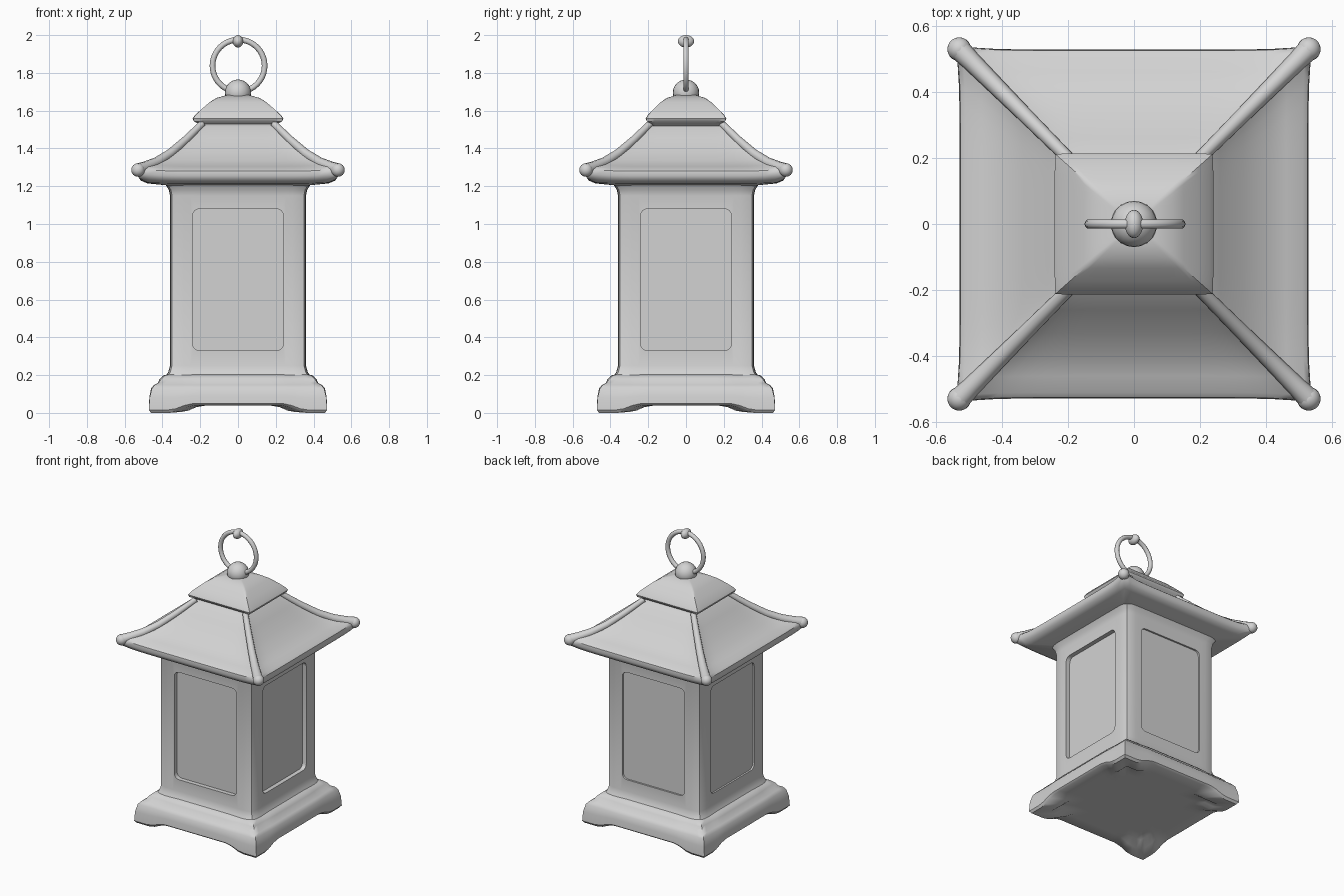
import bpy, bmesh, math
from mathutils import Vector

cube = bpy.data.objects.get("Cube")
if cube:
    bpy.data.objects.remove(cube, do_unlink=True)

grey = bpy.data.materials.new("stone_grey")
grey.use_nodes = True
COLOUR = (0.65, 0.65, 0.65, 1)
grey.diffuse_color = COLOUR
grey.node_tree.nodes["Principled BSDF"].inputs["Base Color"].default_value = COLOUR


def activate(ob):
    bpy.ops.object.select_all(action='DESELECT')
    ob.select_set(True)
    bpy.context.view_layer.objects.active = ob


def finish(ob, name, angle=40):
    ob.name = name
    ob.data.materials.clear()
    ob.data.materials.append(grey)
    activate(ob)
    bpy.ops.object.shade_smooth_by_angle(angle=math.radians(angle))
    return ob


def loft(name, rows, weight, sy=1.0, n=20):
    """Stack square loops; each row is half width, height, corner flare, corner lift."""
    bm = bmesh.new()
    loops = []
    for h, z, out, lift in rows:
        loop = []
        for side in range(4):
            a = side * math.pi / 2
            c, s = math.cos(a), math.sin(a)
            for i in range(n):
                t = -1 + 2 * i / n
                w = weight(abs(t))
                x, y = h * t * (1 + out * w), -h * (1 + out * w)
                loop.append(bm.verts.new((x * c - y * s, (x * s + y * c) * sy, z + lift * w)))
        loops.append(loop)
    for low, high in zip(loops, loops[1:]):
        for i in range(len(low)):
            j = (i + 1) % len(low)
            bm.faces.new((low[i], low[j], high[j], high[i]))
    bm.faces.new(loops[0][::-1])
    bm.faces.new(loops[-1])
    me = bpy.data.meshes.new(name)
    bm.to_mesh(me)
    bm.free()
    ob = bpy.data.objects.new(name, me)
    bpy.context.collection.objects.link(ob)
    return ob


def power(p):
    return lambda t: t ** p


def foot_weight(t):
    u = min(max((t - 0.5) / 0.28, 0), 1)
    return u * u * (3 - 2 * u)


def ball(name, r, loc, scale=(1, 1, 1)):
    bpy.ops.mesh.primitive_uv_sphere_add(segments=20, ring_count=12, radius=r, location=loc)
    ob = bpy.context.object
    ob.scale = scale
    return finish(ob, name)


# Stepped base whose underside dips into four corner feet
finish(loft("base", [
    (0.26, 0.04, 0, 0), (0.33, 0.04, 0, 0), (0.375, 0.04, 0, -0.035), (0.46, 0.04, 0, -0.04),
    (0.472, 0.05, 0, -0.035), (0.468, 0.09, 0, -0.01), (0.46, 0.13, -0.01, 0),
    (0.445, 0.148, -0.01, 0), (0.425, 0.158, -0.01, 0), (0.415, 0.18, -0.02, 0),
    (0.395, 0.198, -0.02, 0), (0.355, 0.21, -0.02, 0)], foot_weight), "base")

# Body with softened corner posts
body = loft("body", [
    (0.385, 0.19, -0.03, 0), (0.37, 0.215, -0.03, 0), (0.36, 0.25, -0.03, 0),
    (0.36, 1.15, -0.03, 0), (0.366, 1.18, -0.03, 0), (0.385, 1.21, -0.03, 0)], power(12))

# Rounded window recesses: front, right, back, left
for side, depth in enumerate((0.03, 0.03, 0.012, 0.012)):
    a = side * math.pi / 2
    bpy.ops.mesh.primitive_cube_add(size=1)
    cutter = bpy.context.object
    cutter.hide_render = True
    cutter.data.transform(cutter.matrix_world)
    for v in cutter.data.vertices:
        v.co = Vector((v.co.x * 0.48, v.co.y * 0.2, v.co.z * 0.75))
    bm = bmesh.new()
    bm.from_mesh(cutter.data)
    corners = [e for e in bm.edges if abs(e.verts[0].co.y - e.verts[1].co.y) > 0.1]
    bmesh.ops.bevel(bm, geom=corners, offset=0.035, segments=4, profile=0.5, affect='EDGES')
    bm.to_mesh(cutter.data)
    bm.free()
    r = 0.36 - depth + 0.1
    cutter.location = (math.sin(a) * r, -math.cos(a) * r, 0.705)
    cutter.rotation_euler.z = a
    mod = body.modifiers.new("window", 'BOOLEAN')
    mod.operation = 'DIFFERENCE'
    mod.solver = 'EXACT'
    mod.object = cutter
    activate(body)
    bpy.ops.object.modifier_apply(modifier=mod.name)
    bpy.data.objects.remove(cutter, do_unlink=True)
finish(body, "body", 35)

# Sweeping lower roof with lifted corners
finish(loft("lower_roof", [
    (0.34, 1.19, 0, 0), (0.38, 1.205, 0, 0), (0.48, 1.215, 0, 0.005), (0.515, 1.23, 0.02, 0.015),
    (0.528, 1.255, 0.025, 0.02), (0.525, 1.28, 0.025, 0.02), (0.51, 1.292, 0.02, 0.02),
    (0.46, 1.305, 0.01, 0.018), (0.40, 1.335, 0, 0.016), (0.33, 1.388, 0, 0.014),
    (0.26, 1.455, 0, 0.01), (0.205, 1.515, 0, 0), (0.18, 1.53, 0, 0)], power(8)), "lower_roof")

# Rounded hip ridges and corner tips
path = [(0.53, 1.288, 1.25), (0.49, 1.302, 1.1), (0.43, 1.327, 1), (0.36, 1.372, 0.9),
        (0.28, 1.442, 0.8), (0.19, 1.53, 0.7)]
for k in range(4):
    sx, sy = (1, 1, -1, -1)[k], (1, -1, -1, 1)[k]
    cu = bpy.data.curves.new("hip_ridge", 'CURVE')
    cu.dimensions = '3D'
    cu.bevel_depth = 0.027
    cu.bevel_resolution = 3
    cu.use_fill_caps = True
    sp = cu.splines.new('POLY')
    sp.points.add(len(path) - 1)
    for p, (d, z, rad) in zip(sp.points, path):
        p.co = (sx * d, sy * d, z, 1)
        p.radius = rad
    ridge = bpy.data.objects.new("hip_ridge", cu)
    bpy.context.collection.objects.link(ridge)
    activate(ridge)
    bpy.ops.object.convert(target='MESH')
    finish(bpy.context.object, f"hip_ridge_{k + 1}", 60)
    ball(f"roof_tip_{k + 1}", 0.036, (sx * 0.529, sy * 0.529, 1.286))

# Small upper roof
finish(loft("upper_roof", [
    (0.18, 1.5, 0, 0), (0.205, 1.53, 0, 0), (0.232, 1.542, 0, 0), (0.24, 1.558, -0.01, 0),
    (0.228, 1.576, -0.01, 0), (0.195, 1.606, 0, 0), (0.15, 1.645, 0, 0),
    (0.115, 1.667, -0.03, 0), (0.06, 1.682, -0.05, 0)], power(10), sy=0.89), "upper_roof")

# Knob, hanging ring and its top bead
ball("knob", 0.07, (0, 0, 1.695))
bpy.ops.mesh.primitive_torus_add(location=(0.003, 0, 1.838), rotation=(math.pi / 2, 0, 0),
                                 major_radius=0.138, minor_radius=0.015,
                                 major_segments=40, minor_segments=10)
finish(bpy.context.object, "hanging_ring")
ball("ring_bead", 0.033, (0, 0, 1.967), (0.85, 1.3, 1))
